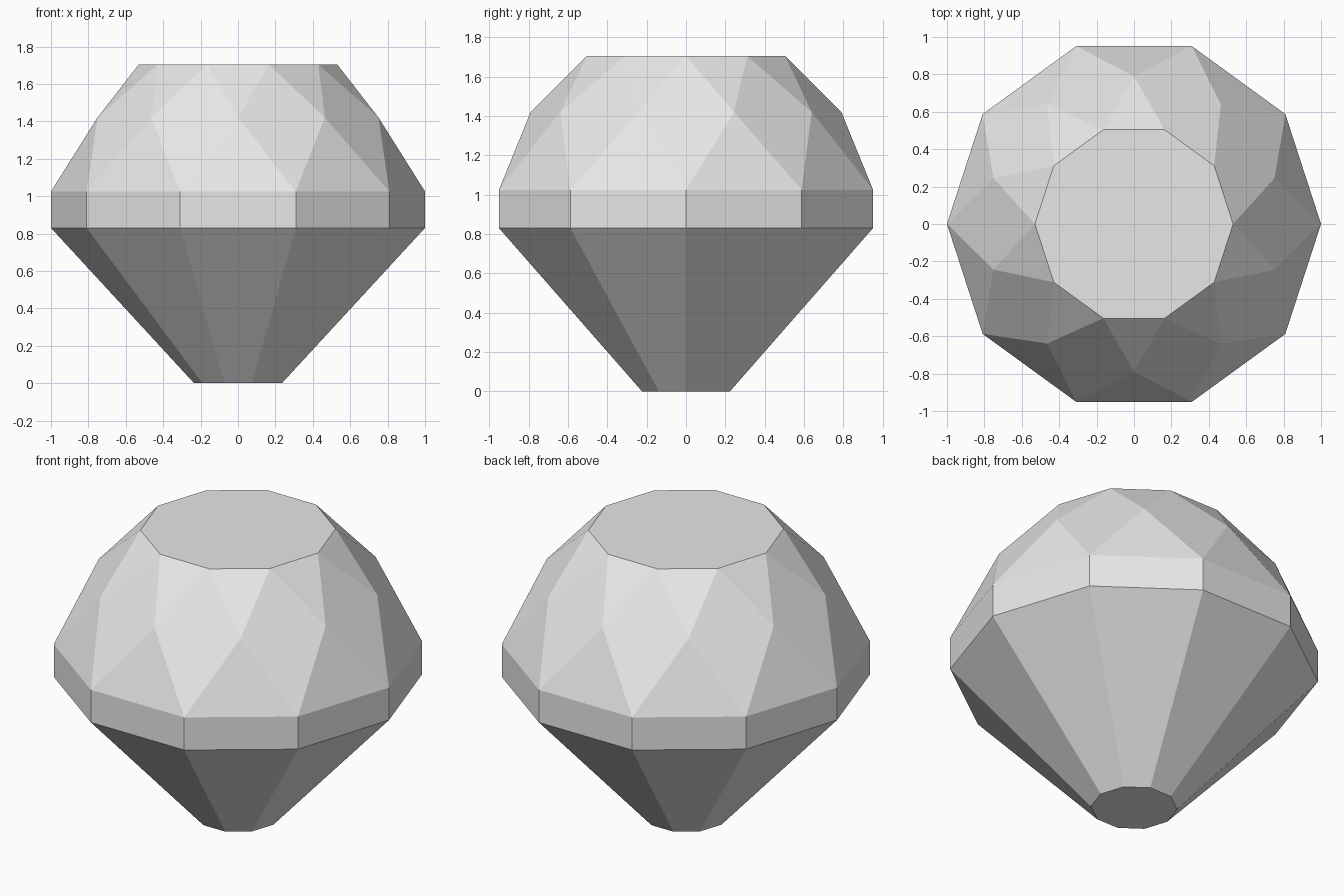
import bpy
import bmesh
from math import cos, sin, pi

cube = bpy.data.objects.get("Cube")
if cube:
    bpy.data.objects.remove(cube, do_unlink=True)

SIDES = 10
STEP = 2 * pi / SIDES

grey = bpy.data.materials.new("pale grey stone")
grey.use_nodes = True
colour = (0.8, 0.8, 0.8, 1)
grey.diffuse_color = colour
grey.node_tree.nodes["Principled BSDF"].inputs["Base Color"].default_value = colour

bm = bmesh.new()


def ring(radius, z, shift=0.0):
    return [bm.verts.new((radius * cos((i + shift) * STEP),
                          radius * sin((i + shift) * STEP), z))
            for i in range(SIDES)]


culet = ring(0.235, 0)
girdle_low = ring(1, 0.83)
girdle_top = ring(1, 1.025)
crown = ring(0.79, 1.42, 0.5)
table = ring(0.53, 1.705)

for i in range(SIDES):
    j = (i + 1) % SIDES
    # pavilion and girdle bands
    for low, high in ((culet, girdle_low), (girdle_low, girdle_top)):
        bm.faces.new((low[i], low[j], high[j], high[i]))
    # crown: lower triangle, kite and upper triangle
    bm.faces.new((girdle_top[i], girdle_top[j], crown[i]))
    bm.faces.new((crown[i - 1], girdle_top[i], crown[i], table[i]))
    bm.faces.new((crown[i], table[j], table[i]))

# flat table and culet
bm.faces.new(table)
bm.faces.new(culet[::-1])
bmesh.ops.recalc_face_normals(bm, faces=bm.faces)

mesh = bpy.data.meshes.new("cut_gem")
bm.to_mesh(mesh)
bm.free()
mesh.materials.append(grey)
gem = bpy.data.objects.new("cut_gem", mesh)
bpy.context.collection.objects.link(gem)
